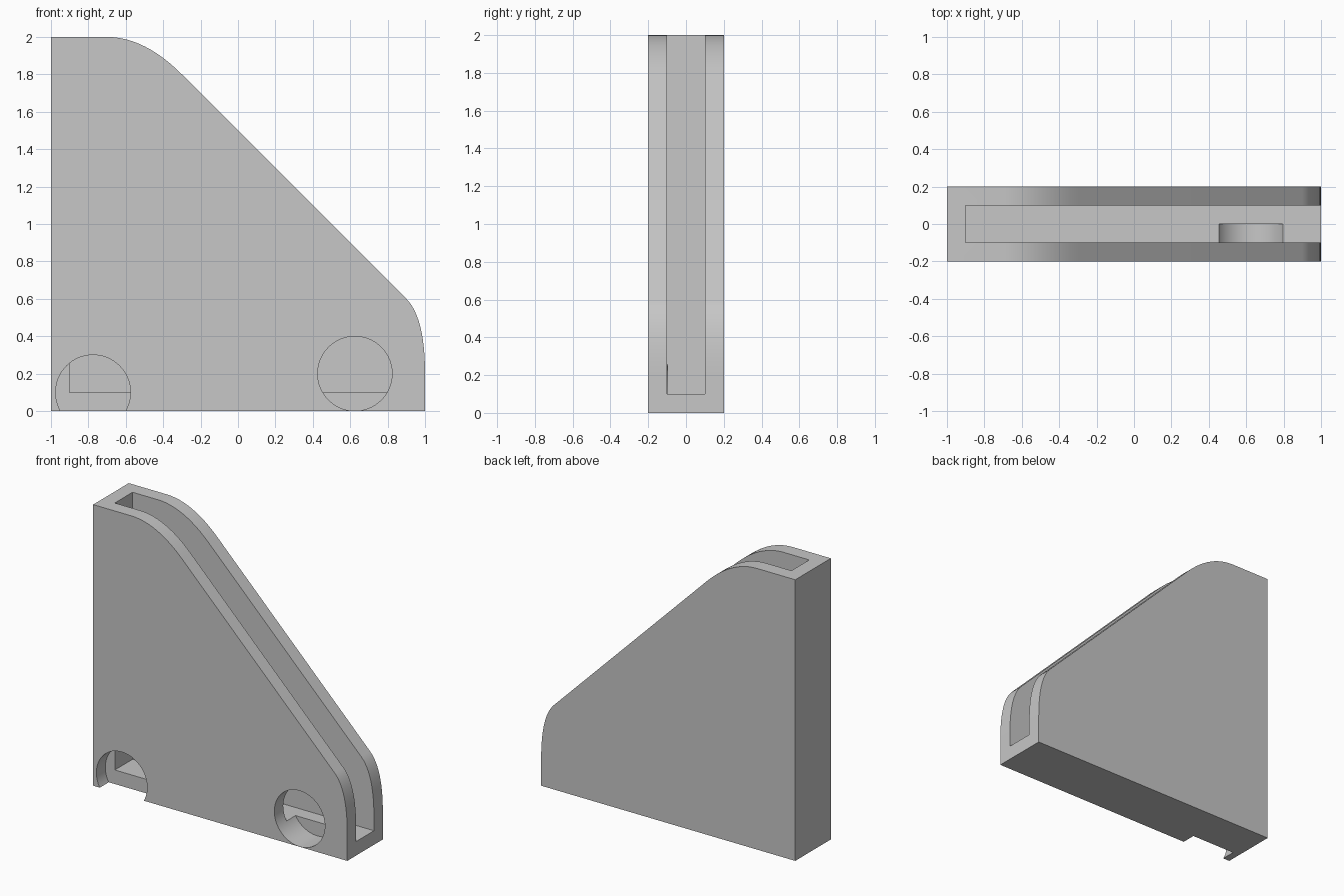
import bpy
import bmesh
from math import radians
from mathutils import Vector, Matrix

cube = bpy.data.objects.get("Cube")
if cube:
    bpy.data.objects.remove(cube, do_unlink=True)

grey = bpy.data.materials.new("light_grey")
grey.use_nodes = True
tone = (0.57, 0.57, 0.57, 1)
grey.diffuse_color = tone
grey.node_tree.nodes["Principled BSDF"].inputs["Base Color"].default_value = tone


def bend(a, b, c, steps=12):
    """Points of a rounded corner from a to c, pulled towards b."""
    a, b, c = Vector(a), Vector(b), Vector(c)
    ts = [i / steps for i in range(steps + 1)]
    return [a * (1 - t) ** 2 + b * 2 * t * (1 - t) + c * t * t for t in ts]


def make_object(name, bm):
    bmesh.ops.recalc_face_normals(bm, faces=bm.faces)
    mesh = bpy.data.meshes.new(name)
    bm.to_mesh(mesh)
    bm.free()
    mesh.materials.append(grey)
    obj = bpy.data.objects.new(name, mesh)
    bpy.context.collection.objects.link(obj)
    return obj


def prism(name, points, y0, y1):
    """Extrude an x-z outline from y0 to y1."""
    bm = bmesh.new()
    face = bm.faces.new([bm.verts.new((x, y0, z)) for x, z in points])
    ext = bmesh.ops.extrude_face_region(bm, geom=[face])
    moved = [v for v in ext["geom"] if isinstance(v, bmesh.types.BMVert)]
    bmesh.ops.translate(bm, vec=(0, y1 - y0, 0), verts=moved)
    return make_object(name, bm)


def disc(name, x, z, radius, y0, y1):
    """Round cutter lying along y."""
    bm = bmesh.new()
    place = Matrix.Translation((x, (y0 + y1) / 2, z)) @ Matrix.Rotation(radians(90), 4, "X")
    bmesh.ops.create_cone(bm, cap_ends=True, segments=64, radius1=radius,
                          radius2=radius, depth=y1 - y0, matrix=place)
    return make_object(name, bm)


# Wedge body with two rounded corners
outline = [(-1, 0), (1, 0)]
outline += bend((1, 0.2), (1, 0.5), (0.9, 0.6))
outline += bend((-0.3, 1.8), (-0.5, 2), (-0.7, 2))
outline += [(-1, 2)]
body = prism("slotted_body", outline, -0.2, 0.2)

# Slot and two front holes of different depth
cutters = [
    prism("slot_cutter", [(-0.9, 0.1), (1.2, 0.1), (1.2, 2.2), (-0.9, 2.2)], -0.1, 0.1),
    disc("shallow_hole_cutter", -0.775, 0.1, 0.2, -0.3, -0.099),
    disc("deep_hole_cutter", 0.625, 0.2, 0.199, -0.3, 0),
]
bpy.context.view_layer.objects.active = body
for cutter in cutters:
    cut = body.modifiers.new(cutter.name, "BOOLEAN")
    cut.operation = "DIFFERENCE"
    cut.solver = "EXACT"
    cut.object = cutter
    bpy.ops.object.modifier_apply(modifier=cut.name)
for cutter in cutters:
    bpy.data.objects.remove(cutter, do_unlink=True)

# Smooth the curves, keep the edges sharp
bpy.ops.object.select_all(action="DESELECT")
body.select_set(True)
bpy.ops.object.shade_smooth_by_angle(angle=radians(30))
